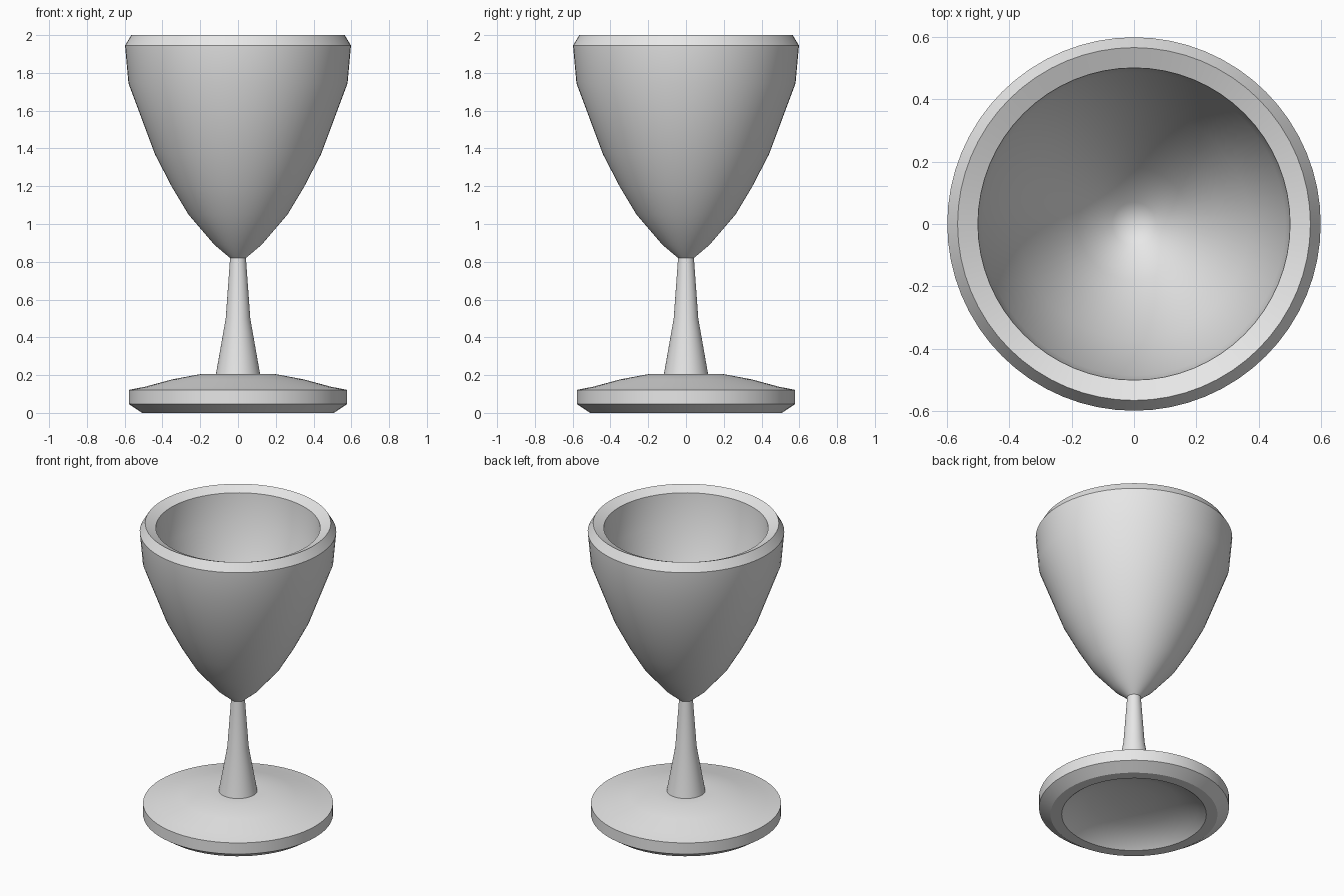
import bpy
import bmesh
import math

cube = bpy.data.objects.get("Cube")
if cube:
    bpy.data.objects.remove(cube, do_unlink=True)

SEGMENTS = 64

grey = bpy.data.materials.new("light_grey")
grey.use_nodes = True
colour = (0.8, 0.8, 0.8, 1.0)
grey.diffuse_color = colour
grey.node_tree.nodes["Principled BSDF"].inputs["Base Color"].default_value = colour


def lathe(name, profile):
    """Revolve a (radius, height) profile around the vertical axis."""
    bm = bmesh.new()
    verts = [bm.verts.new((r, 0, z)) for r, z in profile]
    edges = [bm.edges.new(pair) for pair in zip(verts, verts[1:])]
    bmesh.ops.spin(bm, geom=verts + edges, cent=(0, 0, 0), axis=(0, 0, 1),
                   angle=math.tau, steps=SEGMENTS, use_merge=False)
    bmesh.ops.remove_doubles(bm, verts=bm.verts[:], dist=0.0005)
    bmesh.ops.recalc_face_normals(bm, faces=bm.faces[:])
    mesh = bpy.data.meshes.new(name)
    bm.to_mesh(mesh)
    bm.free()
    mesh.materials.append(grey)
    obj = bpy.data.objects.new(name, mesh)
    bpy.context.collection.objects.link(obj)
    bpy.ops.object.select_all(action="DESELECT")
    obj.select_set(True)
    bpy.context.view_layer.objects.active = obj
    bpy.ops.object.shade_smooth_by_angle(angle=math.radians(30))
    return obj


# Bowl: outer wall up to the bevelled rim, then down the hollow inside
bowl_outside = [(0.042, 0.82), (0.125, 0.89), (0.262, 1.05), (0.352, 1.2),
                (0.44, 1.37), (0.58, 1.745), (0.598, 1.945)]
bowl_rim = [(0.565, 2.0), (0.5, 1.97)]
bowl_inside = [(0.485, 1.76), (0.37, 1.43), (0.28, 1.26), (0.18, 1.1),
               (0.07, 0.98), (0, 0.95)]
lathe("bowl", bowl_outside + bowl_rim + bowl_inside)

# Stem: flares towards the foot
lathe("stem", [(0.042, 0.82), (0.065, 0.5), (0.117, 0.205)])

# Foot: shallow dome, straight edge, bevelled underside with a hollow
foot_top = [(0.117, 0.205), (0.2, 0.205), (0.35, 0.177), (0.49, 0.139),
            (0.578, 0.122)]
foot_edge = [(0.578, 0.047), (0.508, 0), (0.44, 0)]
foot_hollow = [(0.39, 0.04), (0.27, 0.085), (0.13, 0.105), (0, 0.11)]
lathe("foot", foot_top + foot_edge + foot_hollow)
